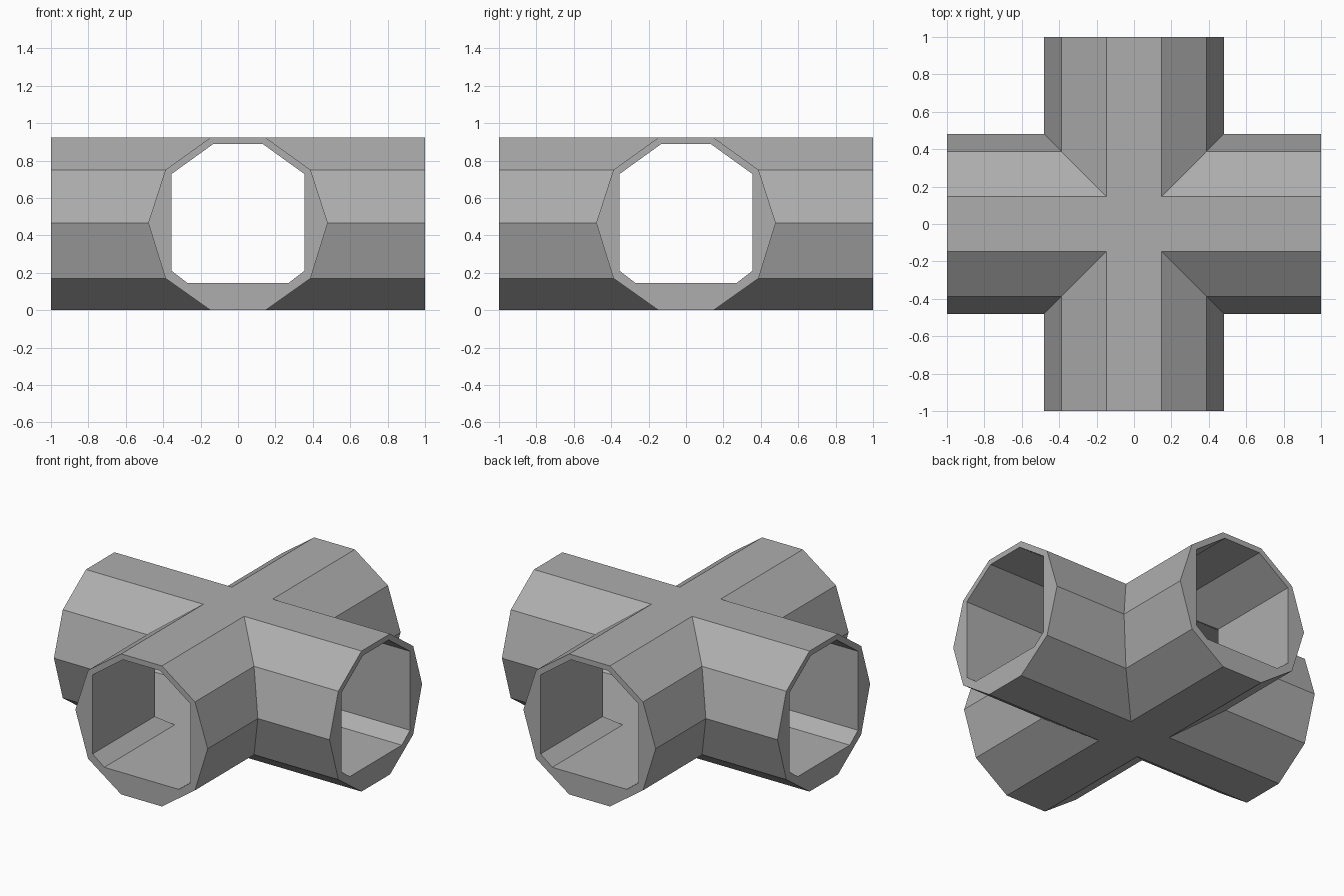
import bpy
import bmesh
from math import pi
from mathutils import Matrix

cube = bpy.data.objects.get("Cube")
if cube:
    bpy.data.objects.remove(cube)

grey = bpy.data.materials.new("plain_grey")
grey.use_nodes = True
colour = (0.42, 0.42, 0.42, 1)
grey.diffuse_color = colour
grey.node_tree.nodes["Principled BSDF"].inputs["Base Color"].default_value = colour

# Half sections of the pipe, bottom to top: (half width, height)
OUTER = [(0.148, 0), (0.388, 0.17), (0.48, 0.467), (0.388, 0.75), (0.148, 0.922)]
INNER = [(0.27, 0.145), (0.355, 0.21), (0.355, 0.728), (0.134, 0.887)]

bm = bmesh.new()


def add_face(points, turn):
    bm.faces.new([bm.verts.new(turn @ p) for p in points])


def rim(x, z):
    return Matrix.Translation((x, -1, z)).to_translation()


def mitre(x, z):
    return Matrix.Translation((x, -abs(x), z)).to_translation()


# Four mitred pipe arms meeting at the centre
for quarter in range(4):
    turn = Matrix.Rotation(quarter * pi / 2, 3, 'Z')
    for half, inside in ((OUTER, False), (INNER, True)):
        loop = half + [(-x, z) for x, z in reversed(half)]
        for a, b in zip(loop, loop[1:] + loop[:1]):
            quad = [rim(*a), mitre(*a), mitre(*b), rim(*b)]
            add_face(quad if inside else quad[::-1], turn)

    # Rim at the open end: two sides, then the top and bottom strips
    for s in (1, -1):
        ring = OUTER + INNER[::-1]
        side = [rim(s * x, z) for x, z in ring]
        add_face(side if s > 0 else side[::-1], turn)
    for k, order in ((0, 1), (-1, -1)):
        (xo, zo), (xi, zi) = OUTER[k], INNER[k]
        strip = [rim(-xo, zo), rim(xo, zo), rim(xi, zi), rim(-xi, zi)]
        add_face(strip[::order], turn)

# Square panels closing the crossing above and below
for half, k, up in ((OUTER, -1, True), (OUTER, 0, False),
                    (INNER, -1, False), (INNER, 0, True)):
    w, z = half[k]
    square = [Matrix.Translation((x, y, z)).to_translation()
              for x, y in ((-w, -w), (w, -w), (w, w), (-w, w))]
    add_face(square if up else square[::-1], Matrix.Identity(3))

bmesh.ops.remove_doubles(bm, verts=bm.verts, dist=0.0005)
bmesh.ops.recalc_face_normals(bm, faces=bm.faces)

mesh = bpy.data.meshes.new("cross_pipe")
bm.to_mesh(mesh)
bm.free()
mesh.materials.append(grey)
pipe = bpy.data.objects.new("cross_pipe", mesh)
bpy.context.collection.objects.link(pipe)
